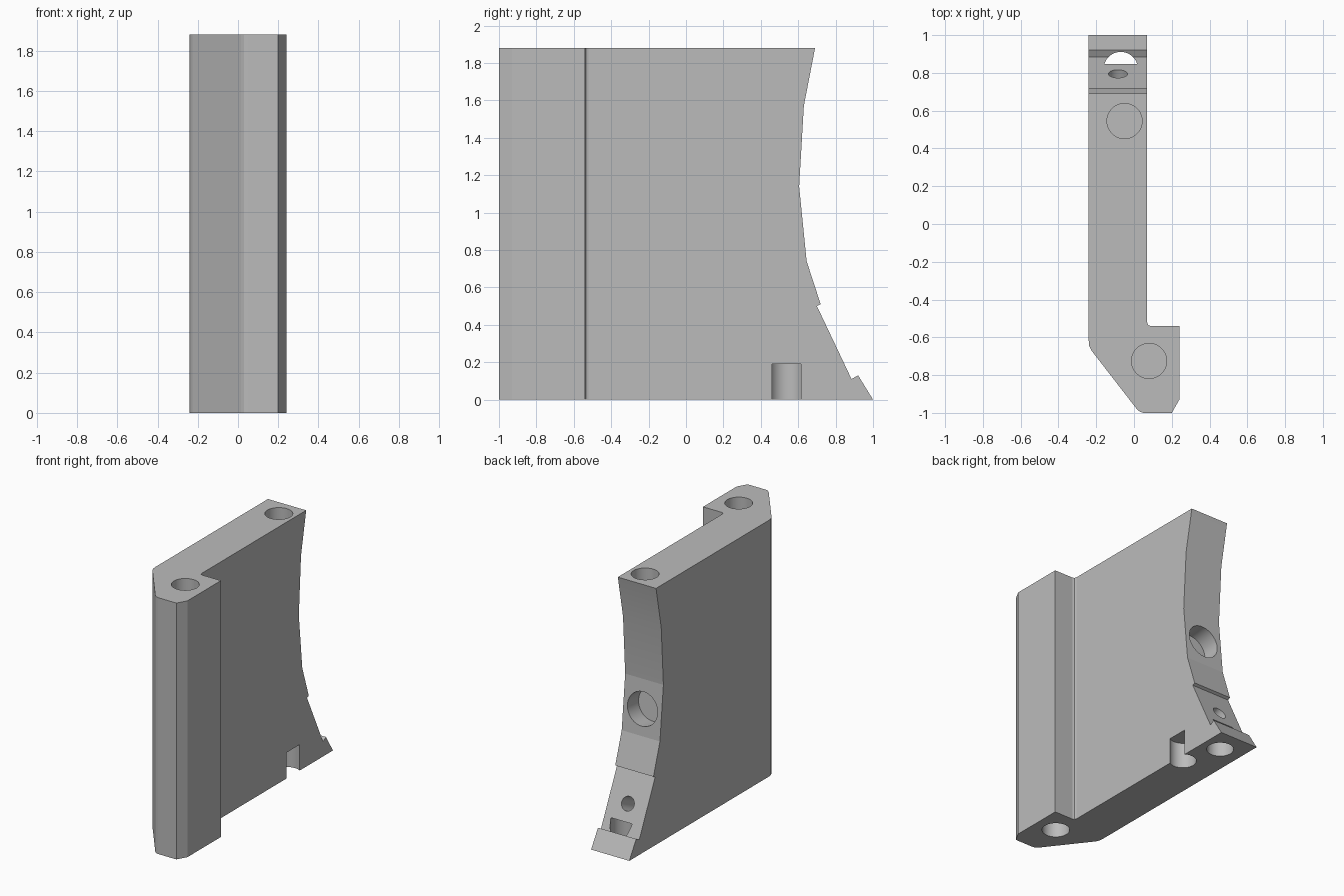
import bpy, bmesh
from mathutils import Vector

cube = bpy.data.objects.get("Cube")
if cube:
    bpy.data.objects.remove(cube, do_unlink=True)

HEIGHT = 1.88
POCKET = 0.19        # depth of the round pockets in top and bottom
MID_X = -0.085       # centre line of the curved edge

grey = bpy.data.materials.new("plain grey")
grey.use_nodes = True
grey.diffuse_color = (0.5, 0.5, 0.5, 1)
grey.node_tree.nodes["Principled BSDF"].inputs["Base Color"].default_value = (0.5, 0.5, 0.5, 1)


def finish(bm, name):
    bmesh.ops.recalc_face_normals(bm, faces=bm.faces)
    mesh = bpy.data.meshes.new(name)
    bm.to_mesh(mesh)
    bm.free()
    mesh.materials.append(grey)
    ob = bpy.data.objects.new(name, mesh)
    bpy.context.collection.objects.link(ob)
    return ob


def prism(name, points, sweep):
    bm = bmesh.new()
    face = bm.faces.new([bm.verts.new(p) for p in points])
    ext = bmesh.ops.extrude_face_region(bm, geom=[face])
    verts = [g for g in ext["geom"] if isinstance(g, bmesh.types.BMVert)]
    bmesh.ops.translate(bm, verts=verts, vec=sweep)
    return finish(bm, name)


def drill(name, mouth, inward, radius, depth):
    """Cylinder running from just outside the mouth to the given depth."""
    axis = Vector(inward).normalized()
    over = 0.05
    bm = bmesh.new()
    bmesh.ops.create_cone(bm, cap_ends=True, segments=48, radius1=radius,
                          radius2=radius, depth=depth + over)
    ob = finish(bm, name)
    ob.data.transform(axis.to_track_quat("Z", "Y").to_matrix().to_4x4())
    ob.location = Vector(mouth) + axis * (depth - over) / 2
    ob.hide_render = True
    return ob


def cut(target, tool, operation):
    mod = target.modifiers.new(tool.name, "BOOLEAN")
    mod.operation = operation
    mod.solver = "EXACT"
    mod.object = tool
    bpy.context.view_layer.objects.active = target
    bpy.ops.object.modifier_apply(modifier=mod.name)
    bpy.data.objects.remove(tool, do_unlink=True)


# Plan outline: long plate with a chamfered flange at the front
plan = [(-0.24, 1.1), (0.07, 1.1), (0.07, -0.52), (0.075, -0.535), (0.09, -0.54),
        (0.24, -0.54), (0.24, -0.93), (0.2, -1), (0.05, -1), (0.03, -0.993),
        (0.015, -0.98), (-0.225, -0.67), (-0.237, -0.645), (-0.24, -0.615)]
body = prism("bracket_plate", [(x, y, 0) for x, y in plan], (0, 0, HEIGHT))

# Side outline: hollow curved back edge, small step and pointed foot
side = [(-1.1, 0), (1, 0), (0.92, 0.13), (0.885, 0.11), (0.7, 0.5), (0.72, 0.51),
        (0.645, 0.74), (0.605, 1.14), (0.63, 1.57), (0.69, HEIGHT), (-1.1, HEIGHT)]
cut(body, prism("side_outline", [(-0.5, y, z) for y, z in side], (1, 0, 0)), "INTERSECT")

# Pockets in the top and the bottom
up, down = (0, 0, 1), (0, 0, -1)
holes = [
    ("top_back_pocket", (-0.05, 0.545, HEIGHT), down, 0.093, POCKET),
    ("top_front_pocket", (0.08, -0.725, HEIGHT), down, 0.093, POCKET),
    ("bottom_front_pocket", (0.08, -0.725, 0), up, 0.093, POCKET),
    ("bottom_side_pocket", (0.022, 0.538, 0), up, 0.091, POCKET),
    ("bottom_foot_pocket", (-0.07, 0.82, 0), up, 0.091, POCKET),
    # Holes square to the curved edge
    ("edge_hole", (MID_X, 0.626, 0.93), (0, -1, -0.1), 0.122, 0.13),
    ("screw_hole", (MID_X, 0.795, 0.3), (0, -0.39, -0.185), 0.05, 0.2),
]
for hole in holes:
    cut(body, drill(*hole), "DIFFERENCE")

# Smooth hole walls, crisp corners
bpy.ops.object.select_all(action="DESELECT")
body.select_set(True)
bpy.context.view_layer.objects.active = body
bpy.ops.object.shade_smooth_by_angle(angle=0.14)
